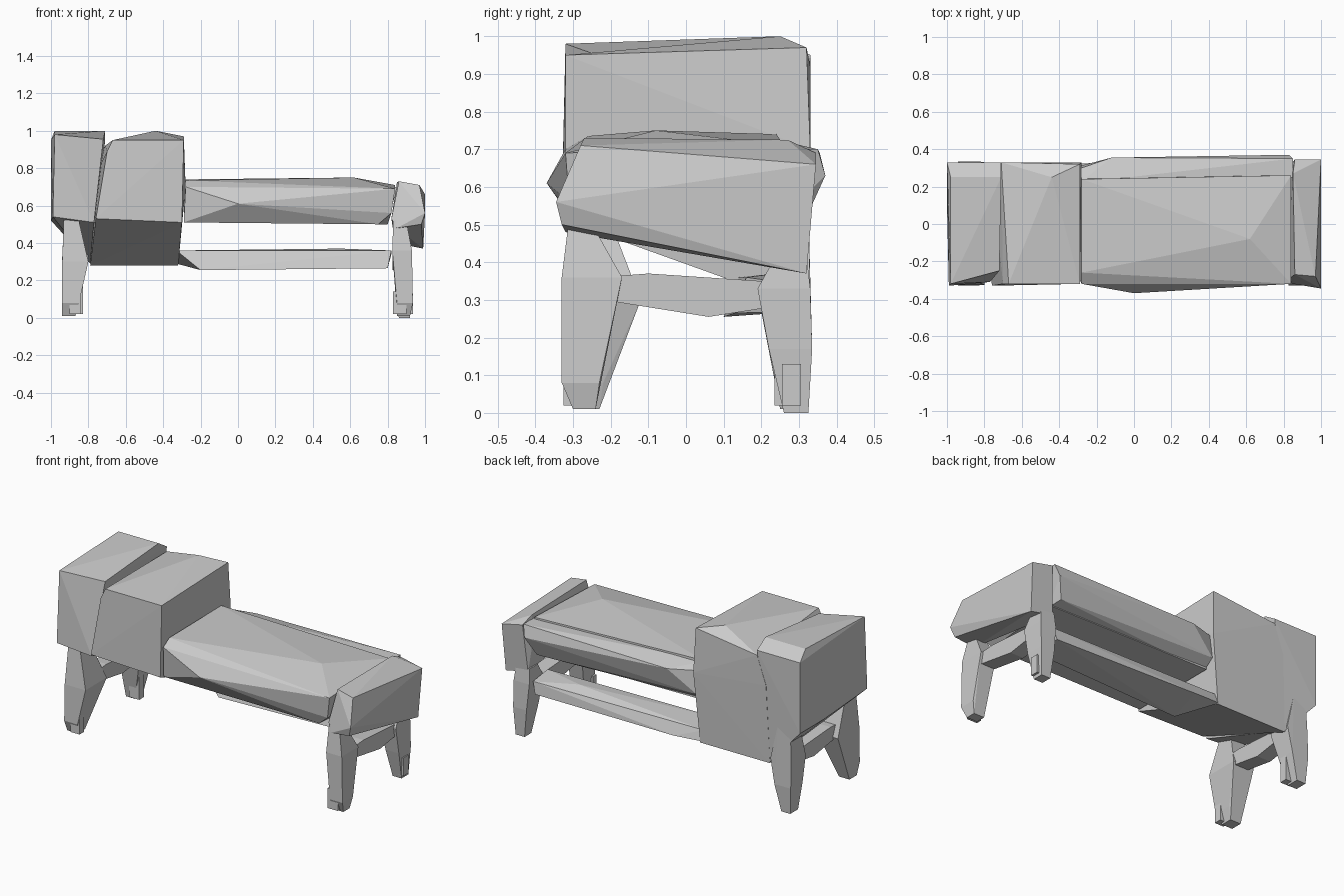
import bpy
import bmesh


def hull(name, pts):
    """Faceted convex block wrapped round a handful of corner points."""
    bm = bmesh.new()
    for p in pts:
        bm.verts.new(p)
    res = bmesh.ops.convex_hull(bm, input=bm.verts)
    junk = [v for v in bm.verts if not v.link_faces]
    bmesh.ops.delete(bm, geom=junk, context='VERTS')
    bmesh.ops.recalc_face_normals(bm, faces=bm.faces)
    me = bpy.data.meshes.new(name)
    bm.to_mesh(me)
    bm.free()
    ob = bpy.data.objects.new(name, me)
    bpy.context.collection.objects.link(ob)
    return ob


def loft(name, sections):
    """Block from rectangular sections (z, x0, x1, y0, y1)."""
    return hull(name, [(x, y, z) for z, x0, x1, y0, y1 in sections
                       for x in (x0, x1) for y in (y0, y1)])


# cushioned seat with a bulging front and a narrow rear edge
hull("seat", [
    (-.29, -.30, .51), (.75, -.29, .50), (.82, -.31, .56), (0, -.37, .61),
    (-.28, -.32, .70), (.84, -.32, .69), (-.28, -.26, .735), (.62, -.08, .75),
    (-.28, .24, .74), (.84, .26, .71), (-.29, .26, .51), (.80, .26, .50)])
hull("seat_back_edge", [
    (-.29, .22, .73), (.85, .25, .70), (-.28, .30, .70), (-.12, .355, .69),
    (.83, .37, .63), (.85, .35, .70), (-.29, .31, .56), (-.29, .24, .51),
    (.80, .24, .50), (.78, .32, .52)])

# tall cabinet, underside sloping down to the back
hull("cabinet", [
    (-.67, -.32, .95), (-.29, -.32, .95), (-.76, -.33, .53), (-.30, -.32, .51),
    (-.70, -.32, .89), (-.44, .25, 1.0), (-.29, .32, .97), (-.71, .33, .92),
    (-.79, .32, .28), (-.32, .32, .28), (-.28, .33, .70), (-.77, .33, .75)])

# outer arm block beside the cabinet
hull("left_arm", [
    (-.98, -.32, .98), (-.72, -.25, .955), (-.99, -.33, .54), (-.77, -.31, .51),
    (-.98, .25, 1.0), (-.71, .25, 1.0), (-1.0, .33, .95), (-.71, .33, .95),
    (-1.0, .33, .52), (-.79, .32, .29), (-1.0, .10, .52)])

# low arm at the open end
hull("right_arm", [
    (.86, -.27, .73), (.97, -.28, .71), (1.0, -.345, .56), (.82, -.30, .53),
    (.85, -.32, .48), (.98, -.33, .50), (.85, .27, .725), (.86, .345, .69),
    (1.0, .345, .66), (.99, .32, .37), (.84, .32, .40), (.83, .30, .53)])

# stretcher along the back
hull("back_stretcher", [
    (-.33, .14, .36), (.82, .16, .36), (.55, .24, .37), (-.33, .30, .35),
    (.82, .30, .34), (-.20, .10, .255), (.80, .13, .265), (-.33, .32, .29),
    (.80, .31, .27), (-.15, .33, .28)])

# front legs, splayed forwards and tapered to the foot
loft("front_right_leg", [
    (.52, .83, .90, -.31, -.26), (.36, .825, .93, -.33, -.17),
    (.08, .85, .935, -.33, -.23), (.01, .85, .92, -.30, -.24)])
loft("front_left_leg", [
    (.56, -.93, -.86, -.30, -.22), (.30, -.94, -.80, -.325, -.12),
    (.08, -.94, -.85, -.33, -.22), (.01, -.94, -.87, -.30, -.23)])

# back legs
loft("back_right_leg", [
    (.42, .83, .92, .24, .32), (.33, .825, .93, .19, .33),
    (.17, .84, .93, .22, .335), (.0, .86, .92, .26, .325)])
loft("back_left_leg", [
    (.54, -.93, -.85, .24, .325), (.32, -.94, -.80, .19, .33),
    (.17, -.94, -.83, .22, .335), (.01, -.93, -.87, .25, .325)])

# small battens on the lower legs
for name, x0, x1, y0, y1, z1 in [
        ("front_right_batten", .83, .90, -.325, -.29, .14),
        ("front_left_batten", -.90, -.84, -.325, -.28, .25),
        ("back_right_batten", .90, .935, .255, .305, .13),
        ("back_left_batten", -.90, -.83, .235, .28, .20)]:
    loft(name, [(.02, x0, x1, y0, y1), (z1, x0, x1, y0, y1)])

# end rails joining each pair of legs
for name, x in (("right_end_rail", .87), ("left_end_rail", -.86)):
    hull(name, [(x + dx, y, z) for dx in (-.045, .045) for y, z in
                ((-.23, .36), (-.10, .37), (.20, .35), (.22, .28),
                 (.06, .255), (-.12, .285), (-.22, .30))])
